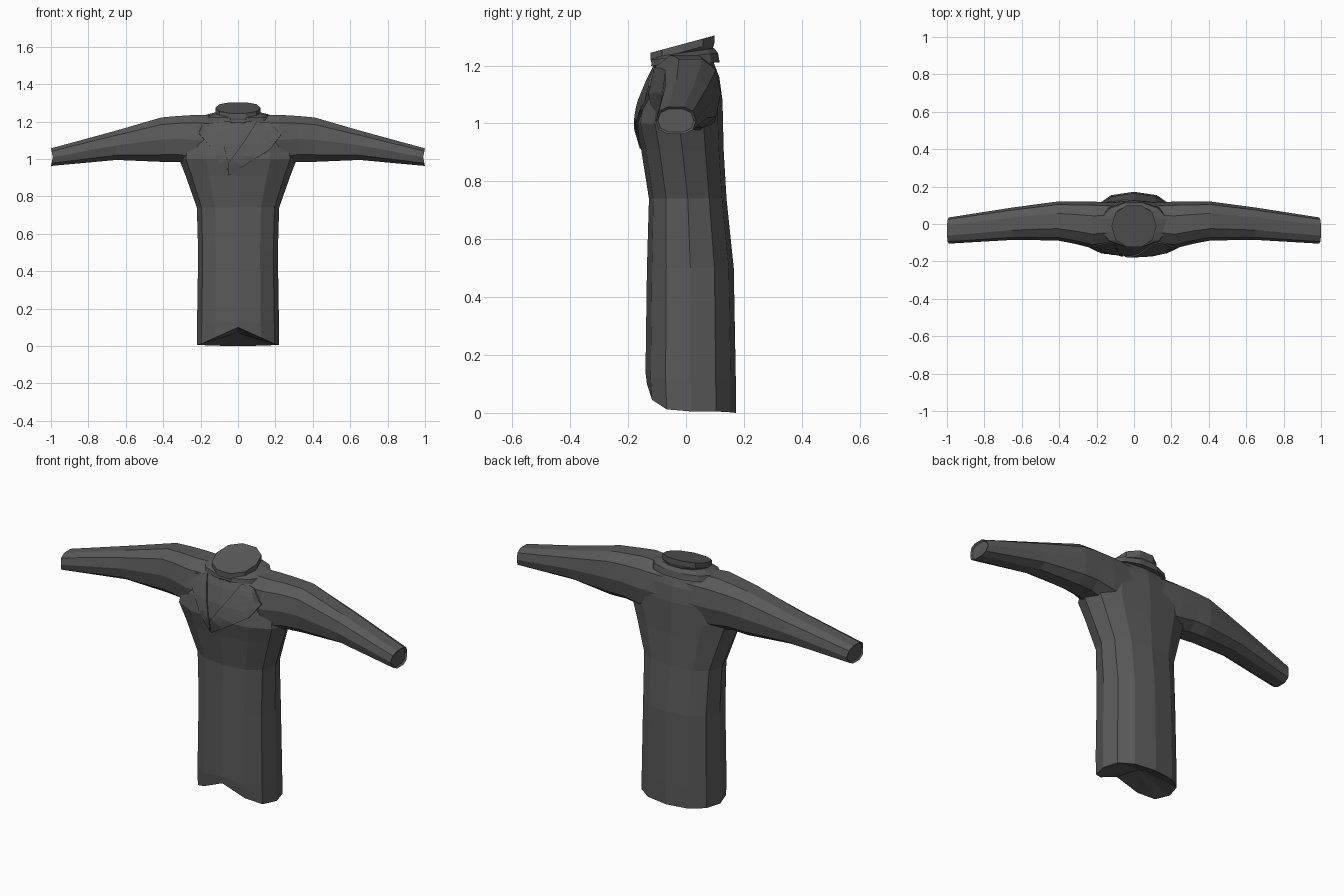
import bpy, bmesh, math
from mathutils import Vector
from mathutils.bvhtree import BVHTree

if "Cube" in bpy.data.objects:
    bpy.data.objects.remove(bpy.data.objects["Cube"])

cloth = bpy.data.materials.new("charcoal cloth")
cloth.diffuse_color = (0.1, 0.1, 0.1, 1)
cloth.use_nodes = True
cloth.node_tree.nodes["Principled BSDF"].inputs["Base Color"].default_value = cloth.diffuse_color


def spow(v, p):
    return math.copysign(abs(v) ** p, v)


def oval(n, power=0.85, phase=0.0):
    """Unit rounded-square outline starting at -v (front or bottom)."""
    out = []
    for i in range(n):
        a = 2 * math.pi * (i + phase) / n
        out.append((spow(math.sin(a), power), spow(-math.cos(a), power)))
    return out


def loft(bm, rings, cap_start=True, cap_end=True):
    """Bridge closed rings of equal length; returns the cap faces."""
    loops = [[bm.verts.new(p) for p in r] for r in rings]
    n = len(loops[0])
    for a, b in zip(loops, loops[1:]):
        for i in range(n):
            j = (i + 1) % n
            bm.faces.new((a[i], a[j], b[j], b[i]))
    caps = []
    if cap_start:
        caps.append(bm.faces.new(loops[0][::-1]))
    if cap_end:
        caps.append(bm.faces.new(loops[-1]))
    return loops, caps


def finish(bm, name):
    bmesh.ops.recalc_face_normals(bm, faces=bm.faces)
    mesh = bpy.data.meshes.new(name)
    bm.to_mesh(mesh)
    bm.free()
    ob = bpy.data.objects.new(name, mesh)
    bpy.context.collection.objects.link(ob)
    mesh.materials.append(cloth)
    return ob


# Torso: height, half width, front y, back y
body = bmesh.new()
levels = [
    (0.02, 0.22, -0.135, 0.172), (0.12, 0.219, -0.14, 0.172),
    (0.50, 0.213, -0.135, 0.165), (0.74, 0.22, -0.128, 0.14),
    (0.91, 0.28, -0.155, 0.13), (1.00, 0.315, -0.175, 0.128),
    (1.08, 0.30, -0.16, 0.126), (1.16, 0.25, -0.132, 0.115),
    (1.225, 0.18, -0.10, 0.09)]
hem = [0.1, 0.045, 0.012, 0.005, 0.005, 0.002, 0.0]
rings = []
for k, (z, hx, yf, yb) in enumerate(levels):
    ring = []
    for i, (u, v) in enumerate(oval(12)):
        h = hem[min(i, 12 - i)] if k == 0 else z + (0.02 if k == 1 and i == 0 else 0)
        ring.append((u * hx, (yf + yb) / 2 + v * (yb - yf) / 2, h))
    rings.append(ring)
loops, _ = loft(body, rings, cap_start=False)

# Recessed underside
centre = body.verts.new((0, 0.03, 0.07))
for i in range(12):
    body.faces.new((loops[0][i], centre, loops[0][(i + 1) % 12]))
bmesh.ops.recalc_face_normals(body, faces=body.faces)

# Sleeves: x, front y, back y, bottom z, top z
half = [
    (0.12, -0.115, 0.115, 0.96, 1.232), (0.22, -0.13, 0.12, 0.965, 1.236),
    (0.32, -0.105, 0.12, 0.985, 1.23), (0.41, -0.088, 0.12, 0.985, 1.222),
    (0.65, -0.085, 0.088, 0.995, 1.152), (0.99, -0.105, 0.035, 0.963, 1.057)]
stations = [(-x, *r) for x, *r in reversed(half)] + half
rings = []
for x, yf, yb, zb, zt in stations:
    ring = []
    for u, v in oval(10, 0.8, 0.5):
        slant = math.copysign(0.01 * v, x) if abs(x) > 0.9 else 0
        ring.append((x + slant, (yf + yb) / 2 + u * (yb - yf) / 2,
                     (zb + zt) / 2 + v * (zt - zb) / 2 / 0.96))
    rings.append(ring)
_, cuffs = loft(body, rings)
bmesh.ops.recalc_face_normals(body, faces=body.faces)
bmesh.ops.inset_individual(body, faces=cuffs, thickness=0.008, depth=-0.008)
chest = BVHTree.FromBMesh(body)
finish(body, "jacket_body")


# Lapels: strips laid over the chest between an inner and an outer edge
def along(path, t):
    s = t * (len(path) - 1)
    i = min(int(s), len(path) - 2)
    return Vector(path[i]).lerp(Vector(path[i + 1]), s - i)


def lapel(name, inner, outer, lift):
    bm = bmesh.new()
    rows = []
    for i in range(10):
        a, b = along(inner, i / 9), along(outer, i / 9)
        row = []
        for j in range(5):
            p = a.lerp(b, j / 4)
            hit = chest.ray_cast(Vector((p.x, -1, p.y)), Vector((0, 1, 0)))[0]
            y = hit.y if hit else -0.1
            row.append(bm.verts.new((p.x, y - lift, p.y)))
        rows.append(row)
    for r, s in zip(rows, rows[1:]):
        for j in range(4):
            bm.faces.new((r[j], r[j + 1], s[j + 1], s[j]))
    ob = finish(bm, name)
    if ob.data.polygons[0].normal.y > 0:
        ob.data.flip_normals()
    mod = ob.modifiers.new("thickness", 'SOLIDIFY')
    mod.thickness = 0.012


lapel("left_lapel", [(0.10, 1.2), (0.03, 1.09), (-0.05, 0.98)],
      [(0.17, 1.195), (0.23, 1.13), (0.17, 1.05), (-0.05, 0.912)], 0.009)
lapel("right_lapel", [(-0.11, 1.2), (-0.08, 1.09), (-0.055, 0.985)],
      [(-0.19, 1.18), (-0.21, 1.14), (-0.15, 1.07), (-0.06, 0.915)], 0.006)


def tilted_ring(n, rx, ry, cy, z, slope):
    return [(u * rx, cy + v * ry, z + slope * (cy + v * ry))
            for u, v in oval(n, 0.9, 0.5)]


# Folded collar around the neck
bm = bmesh.new()
loft(bm, [tilted_ring(12, 0.185, 0.122, -0.002, 1.205, 0.05),
          tilted_ring(12, 0.18, 0.118, -0.004, 1.232, 0.1),
          tilted_ring(12, 0.125, 0.108, -0.008, 1.246, 0.15)])
finish(bm, "collar")

# Slanted neck stump
bm = bmesh.new()
loft(bm, [tilted_ring(10, 0.095, 0.105, -0.012, 1.22, 0.27),
          tilted_ring(10, 0.12, 0.115, -0.012, 1.25, 0.27),
          tilted_ring(10, 0.12, 0.115, -0.012, 1.277, 0.27)])
finish(bm, "neck")
